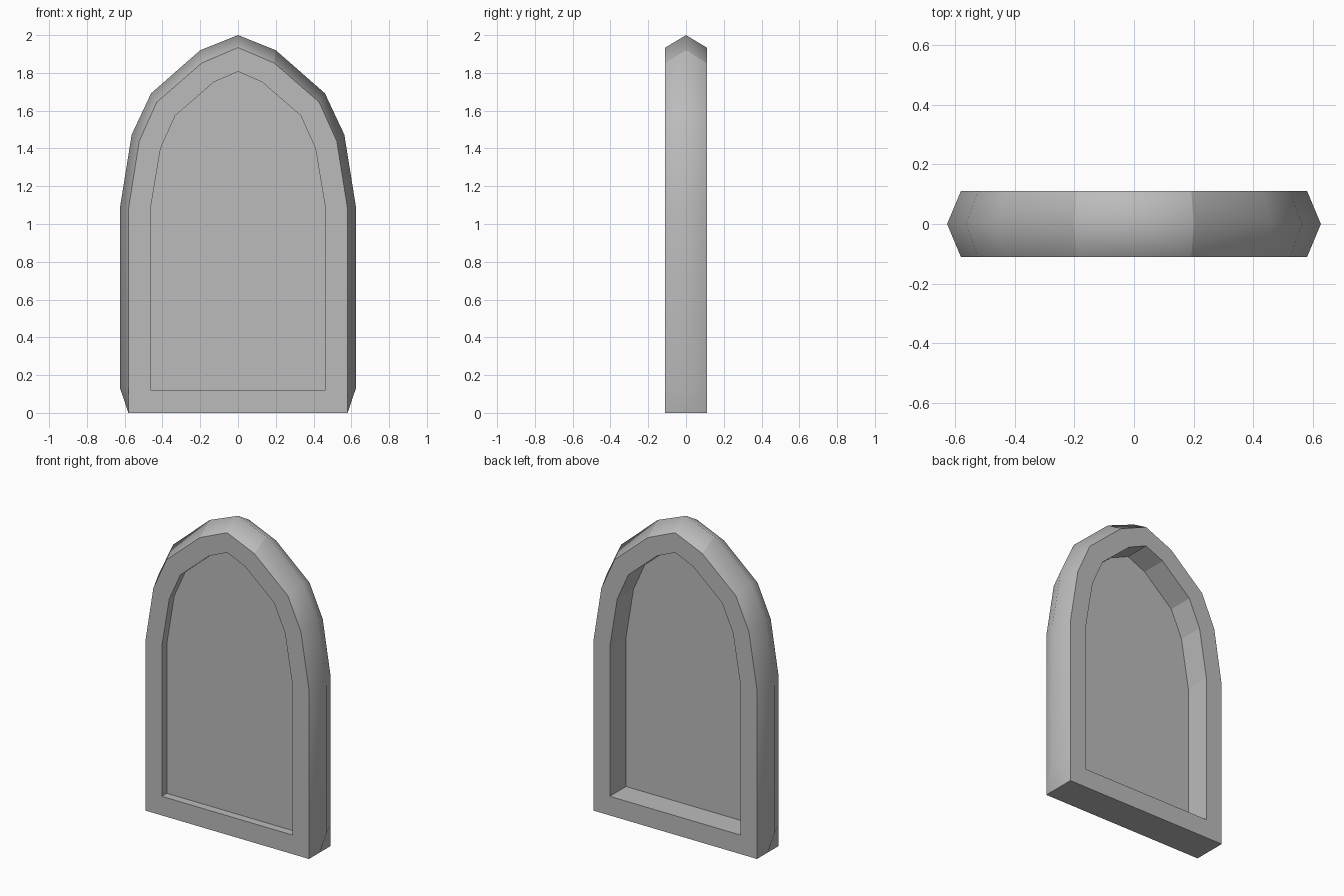
import bpy
import bmesh

cube = bpy.data.objects.get("Cube")
if cube:
    bpy.data.objects.remove(cube, do_unlink=True)

stone = bpy.data.materials.new("grey")
stone.use_nodes = True
stone.diffuse_color = (0.5, 0.5, 0.5, 1)
stone.node_tree.nodes["Principled BSDF"].inputs["Base Color"].default_value = (0.5, 0.5, 0.5, 1)

# Half outlines (x, z), from the sill corner up to the point of the arch
RIDGE = [(0.58, 0), (0.626, 0.135), (0.626, 1.08), (0.563, 1.473), (0.46, 1.692), (0.2, 1.92), (0, 2)]
RIM = [(0.58, 0), (0.58, 0.135), (0.58, 1.08), (0.523, 1.438), (0.43, 1.645), (0.192, 1.852), (0, 1.934)]
OPENING = [(0.463, 0.122), (0.463, 0.135), (0.463, 1.08), (0.41, 1.4), (0.332, 1.574), (0.128, 1.751), (0, 1.807)]
HALF_DEPTH = 0.11
PANEL_Y = -0.057


def ring(bm, half, y):
    """Mirror a half outline and place it as a closed loop of vertices."""
    outline = half + [(-x, z) for x, z in reversed(half[:-1])]
    return [bm.verts.new((x, y, z)) for x, z in outline]


def bridge(bm, a, b):
    n = len(a)
    return [bm.faces.new((a[i], a[(i + 1) % n], b[(i + 1) % n], b[i])) for i in range(n)]


def finish(bm, name):
    bmesh.ops.recalc_face_normals(bm, faces=bm.faces)
    mesh = bpy.data.meshes.new(name)
    bm.to_mesh(mesh)
    bm.free()
    mesh.materials.append(stone)
    obj = bpy.data.objects.new(name, mesh)
    bpy.context.collection.objects.link(obj)
    return obj


# Arched frame with a rounded outer edge
bm = bmesh.new()
loops = [ring(bm, OPENING, -HALF_DEPTH), ring(bm, RIM, -HALF_DEPTH), ring(bm, RIDGE, 0),
         ring(bm, RIM, HALF_DEPTH), ring(bm, OPENING, HALF_DEPTH)]
for i, loop in enumerate(loops):
    faces = bridge(bm, loop, loops[(i + 1) % len(loops)])
    for face in faces:
        # Only the two outer bands are softly shaded, the sill stays flat
        face.smooth = i in (1, 2) and any(v.co.z > 0 for v in face.verts)
for edge in bm.edges:
    a, b = (v.co for v in edge.verts)
    crown_joint = all(0.18 < abs(p.x) < 0.21 for p in (a, b))
    edge.smooth = all(f.smooth for f in edge.link_faces) and not crown_joint
finish(bm, "arched_frame")

# Thin panel filling the opening, nearer the front
bm = bmesh.new()
front, back = ring(bm, OPENING, PANEL_Y - 0.002), ring(bm, OPENING, PANEL_Y + 0.002)
bm.faces.new(front)
bm.faces.new(back)
bridge(bm, front, back)
finish(bm, "recessed_panel")
